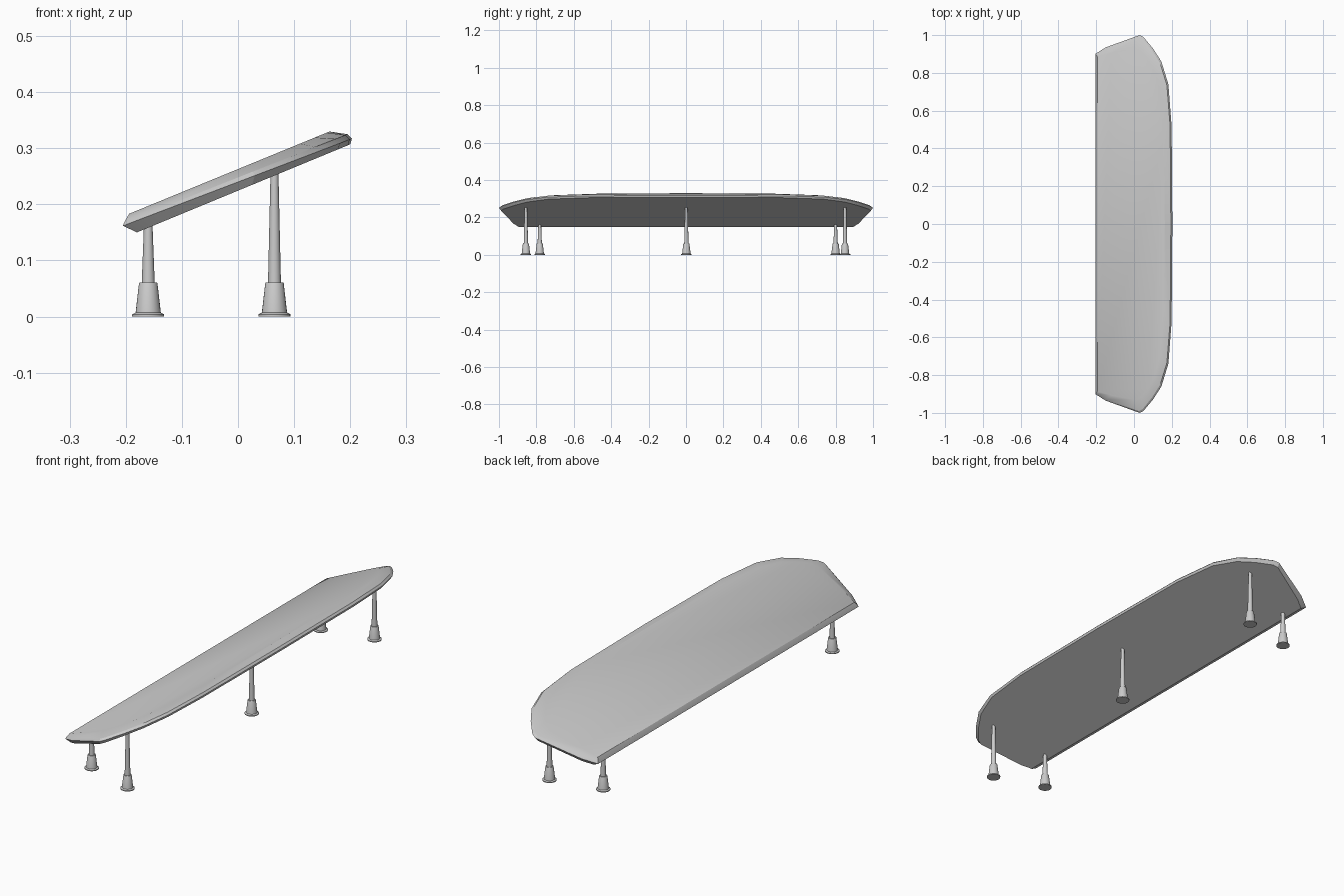
import bpy
import bmesh
import math

if "Cube" in bpy.data.objects:
    bpy.data.objects.remove(bpy.data.objects["Cube"])

SLOPE, BASE_Z = 0.413, 0.2244   # plane of the underside: z = BASE_Z + SLOPE * x


def finish(bm, name, angle):
    bmesh.ops.recalc_face_normals(bm, faces=bm.faces)
    mesh = bpy.data.meshes.new(name)
    bm.to_mesh(mesh)
    bm.free()
    obj = bpy.data.objects.new(name, mesh)
    bpy.context.collection.objects.link(obj)
    bpy.ops.object.select_all(action='DESELECT')
    obj.select_set(True)
    bpy.context.view_layer.objects.active = obj
    bpy.ops.object.shade_smooth_by_angle(angle=math.radians(angle))
    return obj


def skin(rings, name, angle):
    """Join a stack of equal-length closed rings and cap both ends."""
    bm = bmesh.new()
    loops = [[bm.verts.new(p) for p in ring] for ring in rings]
    for a, b in zip(loops, loops[1:]):
        n = len(a)
        for i in range(n):
            j = (i + 1) % n
            bm.faces.new((a[i], a[j], b[j], b[i]))
    bm.faces.new(loops[0])
    bm.faces.new(loops[-1])
    return finish(bm, name, angle)


def tilted_ring(half, h_right, h_left):
    """Mirror a half outline in y and lay it parallel to the tilted underside."""
    full = half + [(x, -y) for x, y in reversed(half) if y > 0]
    ring = []
    for x, y in full:
        t = min(max((0.2 - x) / 0.4, 0), 1)
        ring.append((x, y, BASE_Z + SLOPE * x + h_right + (h_left - h_right) * t))
    return ring


# Tilted board: underside, widest rim, upper rim, top face
bottom = [(.200, 0), (.196, .52), (.178, .735), (.140, .85), (.095, .92),
          (.045, .98), (.025, .987), (-.140, .922), (-.180, .895)]
rim = [(.203, 0), (.199, .52), (.182, .74), (.145, .86), (.100, .93),
       (.050, .99), (.030, 1.0), (-.150, .935), (-.205, .900)]
upper = [(.195, 0), (.191, .52), (.174, .735), (.138, .852), (.095, .92),
         (.046, .98), (.026, .99), (-.150, .930), (-.203, .898)]
top = [(.163, 0), (.158, .45), (.137, .70), (.110, .81), (.077, .87),
       (.040, .915), (.000, .93), (-.120, .905), (-.194, .887)]
skin([tilted_ring(bottom, 0, 0), tilted_ring(rim, .009, .022),
      tilted_ring(upper, .020, .027), tilted_ring(top, .038, .039)], "board", 25)


# Legs: flanged foot, tapered socket and slim stem
def leg(name, x, y, tip_radius, sides=24):
    tip = BASE_Z + SLOPE * x + 0.008
    profile = [(.0285, 0), (.0285, .004), (.0225, .007), (.0165, .059),
               (.0155, .061), (.0115, .061), (tip_radius, tip)]
    rings = [[(x + r * math.cos(2 * math.pi * i / sides),
               y + r * math.sin(2 * math.pi * i / sides), z)
              for i in range(sides)] for r, z in profile]
    skin(rings, name, 30)


for i, y in enumerate((-.782, .80)):
    leg(f"short_leg_{i + 1}", -.16, y, .0075)
for i, y in enumerate((-.856, .002, .85)):
    leg(f"tall_leg_{i + 1}", .065, y, .007)
